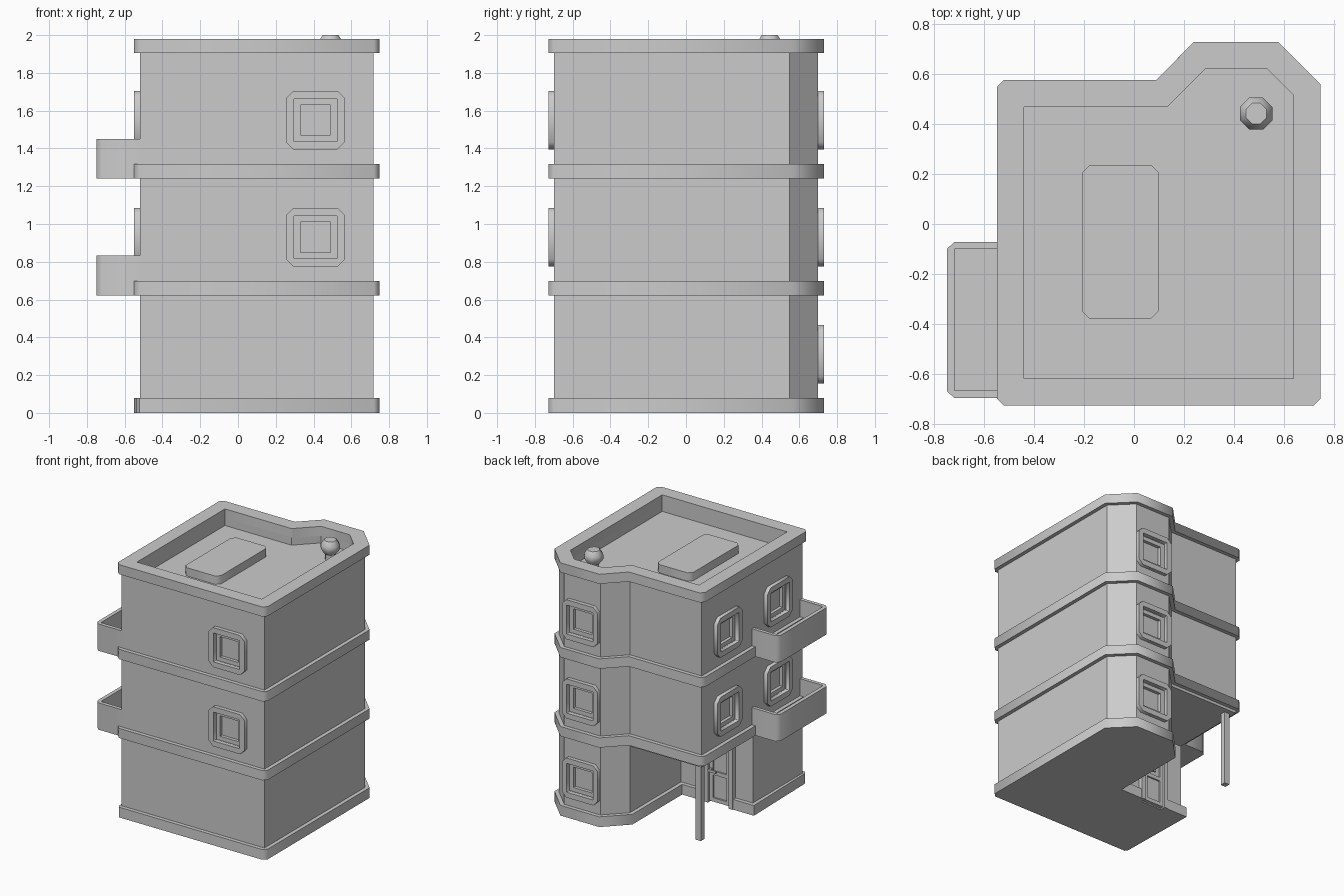
import bpy, bmesh, math
from mathutils import Vector, Matrix

if "Cube" in bpy.data.objects:
    bpy.data.objects.remove(bpy.data.objects["Cube"])


def make(name, bm, mat=Matrix(), smooth=False):
    bmesh.ops.recalc_face_normals(bm, faces=bm.faces)
    bm.transform(mat)
    me = bpy.data.meshes.new(name)
    bm.to_mesh(me)
    bm.free()
    ob = bpy.data.objects.new(name, me)
    bpy.context.collection.objects.link(ob)
    return ob


def prism(name, pts, z0, z1, mat=Matrix()):
    bm = bmesh.new()
    n = len(pts)
    lo = [bm.verts.new((x, y, z0)) for x, y in pts]
    hi = [bm.verts.new((x, y, z1)) for x, y in pts]
    bm.faces.new(lo[::-1])
    bm.faces.new(hi)
    for i in range(n):
        j = (i + 1) % n
        bm.faces.new((lo[i], lo[j], hi[j], hi[i]))
    return make(name, bm, mat)


def ring(name, outer, inner, z0, z1, mat=Matrix()):
    bm = bmesh.new()
    loops = [[bm.verts.new((x, y, z)) for x, y in p]
             for p, z in ((outer, z0), (outer, z1), (inner, z1), (inner, z0))]
    n = len(outer)
    for k in range(4):
        a, b = loops[k], loops[(k + 1) % 4]
        for i in range(n):
            j = (i + 1) % n
            bm.faces.new((a[i], a[j], b[j], b[i]))
    return make(name, bm, mat)


def rect(x0, x1, y0, y1, c=0.0):
    if not c:
        return [(x0, y0), (x1, y0), (x1, y1), (x0, y1)]
    return [(x0 + c, y0), (x1 - c, y0), (x1, y0 + c), (x1, y1 - c),
            (x1 - c, y1), (x0 + c, y1), (x0, y1 - c), (x0, y0 + c)]


def inset(pts, d):
    out, n = [], len(pts)
    for i in range(n):
        p0, p, p1 = (Vector(pts[k % n]) for k in (i - 1, i, i + 1))
        a, b = (p - p0).normalized(), (p1 - p).normalized()
        na, nb = Vector((-a.y, a.x)), Vector((-b.y, b.x))
        out.append(tuple(p + (na + nb) * d / (1 + na.dot(nb))))
    return out


def chamfer(pts, ids, c):
    out, n = [], len(pts)
    for i, p in enumerate(pts):
        p = Vector(p)
        if i in ids:
            for q in (pts[i - 1], pts[(i + 1) % n]):
                out.append(tuple(p + (Vector(q) - p).normalized() * c))
        else:
            out.append(tuple(p))
    return out


def cut(ob, cutter):
    m = ob.modifiers.new("cut", 'BOOLEAN')
    m.operation = 'DIFFERENCE'
    m.solver = 'EXACT'
    m.object = cutter
    bpy.context.view_layer.objects.active = ob
    bpy.ops.object.modifier_apply(modifier=m.name)


# Footprints: upper floors, and ground floor with the porch notch
bay = [(-.55, -.728), (.748, -.728), (.748, .56), (.578, .73), (.24, .73)]
upper = bay + [(.09, .578), (-.55, .578)]
ground = bay + [(.072, .56), (.072, -.055), (-.55, -.055)]
band = chamfer(upper, (0, 1, 6), .028)
DX0, DX1 = -.37, -.12
base = chamfer(bay, (0, 1), .028) + [(.072, .56), (.072, -.055), (DX1, -.055), (DX1, -.095),
                                     (DX0, -.095), (DX0, -.055), (-.55, -.055)]

# Walls and bands
prism("base_band", base, 0, .08)
ground_walls = prism("ground_walls", inset(ground, .03), .01, .63)
prism("lower_floor_band", band, .622, .698)
prism("upper_floor_band", band, 1.24, 1.317)
upper_walls = prism("upper_walls", inset(upper, .03), .60, 1.91)
parapet = prism("roof_band", band, 1.905, 1.98)

# Sunken roof
well = prism("roof_well", inset(upper, .108), 1.85, 2.1)
cut(upper_walls, well)
cut(parapet, well)
bpy.data.objects.remove(well)

# Windows: local z points out of the wall
def window(pos, angle):
    m = (Matrix.Translation(pos) @ Matrix.Rotation(angle, 4, 'Z')
         @ Matrix.Rotation(math.pi / 2, 4, 'X'))
    hole = prism("window_hole", rect(-.112, .112, -.112, .112), -.04, .1, m)
    cut(ground_walls if pos[2] < .6 else upper_walls, hole)
    bpy.data.objects.remove(hole)
    sq = [rect(-h, h, -h, h, .001) for h in (.113, .08)]
    ring("window_surround", rect(-.155, .155, -.155, .155, .038), sq[0], -.03, .03, m)
    ring("window_sash", sq[0], sq[1], -.039, -.005, m)
    prism("window_pane", rect(-.09, .09, -.09, .09), -.039, -.03, m)


for z in (.31, .93, 1.55):
    window((.41, .70, z), math.pi)
    if z > .6:
        window((.41, -.698, z), 0)
        for y in (.24, -.38):
            window((-.52, y, z), -math.pi / 2)

# Balconies
half = [(-.51, -.697), (-.722, -.697), (-.75, -.67), (-.75, -.1), (-.722, -.073), (-.51, -.073)]
for z in (.622, 1.24):
    prism("balcony_wall", half + [(-.51, -.1), (-.72, -.1), (-.72, -.668), (-.51, -.668)], z, z + .21)
    prism("balcony_floor", half, z, z + .035)

# Porch post
prism("porch_post", rect(-.485, -.441, .466, .51), 0, .63)

# Entrance door
def box(name, x0, x1, y0, y1, z0, z1):
    return prism(name, rect(x0, x1, y0, y1), z0, z1)


for x in (DX0, DX1 - .035):
    box("door_jamb", x, x + .035, -.095, -.05, 0, .52)
box("door_head", DX0, DX1, -.095, -.05, .485, .52)
box("door_leaf", DX0 + .03, DX1 - .03, -.105, -.08, .01, .49)
for x in (DX0 + .035, DX1 - .065):
    box("door_stile", x, x + .03, -.085, -.067, .01, .485)
for z in (.01, .22, .455):
    box("door_rail", DX0 + .06, DX1 - .06, -.085, -.067, z, z + .03)
box("door_handle_stem", -.182, -.168, -.075, -.035, .255, .27)
box("door_handle", -.235, -.165, -.043, -.03, .253, .272)

# Roof hatch
prism("roof_hatch", rect(-.208, .098, -.38, .237, .03), 1.84, 1.915)

# Roof vent: eight-sided turned profile
bm = bmesh.new()
rows = [[bm.verts.new((r * math.cos(a), r * math.sin(a), z))
         for a in (math.pi / 4 * (i + .5) for i in range(8))]
        for r, z in ((.04, 1.84), (.04, 1.895), (.045, 1.895), (.07, 1.93), (.07, 1.965), (.045, 2.0))]
for a, b in zip(rows, rows[1:]):
    for i in range(8):
        j = (i + 1) % 8
        bm.faces.new((a[i], a[j], b[j], b[i]))
bm.faces.new(rows[0][::-1])
bm.faces.new(rows[-1])
make("roof_vent", bm, Matrix.Translation((.49, .443, 0)))

# Soft shading on trims, flat walls
bpy.ops.object.select_all(action='DESELECT')
for ob in bpy.data.objects:
    if any(k in ob.name for k in ("band", "surround", "balcony", "hatch", "vent")):
        ob.select_set(True)
        bpy.context.view_layer.objects.active = ob
bpy.ops.object.shade_smooth_by_angle(angle=math.radians(50))
